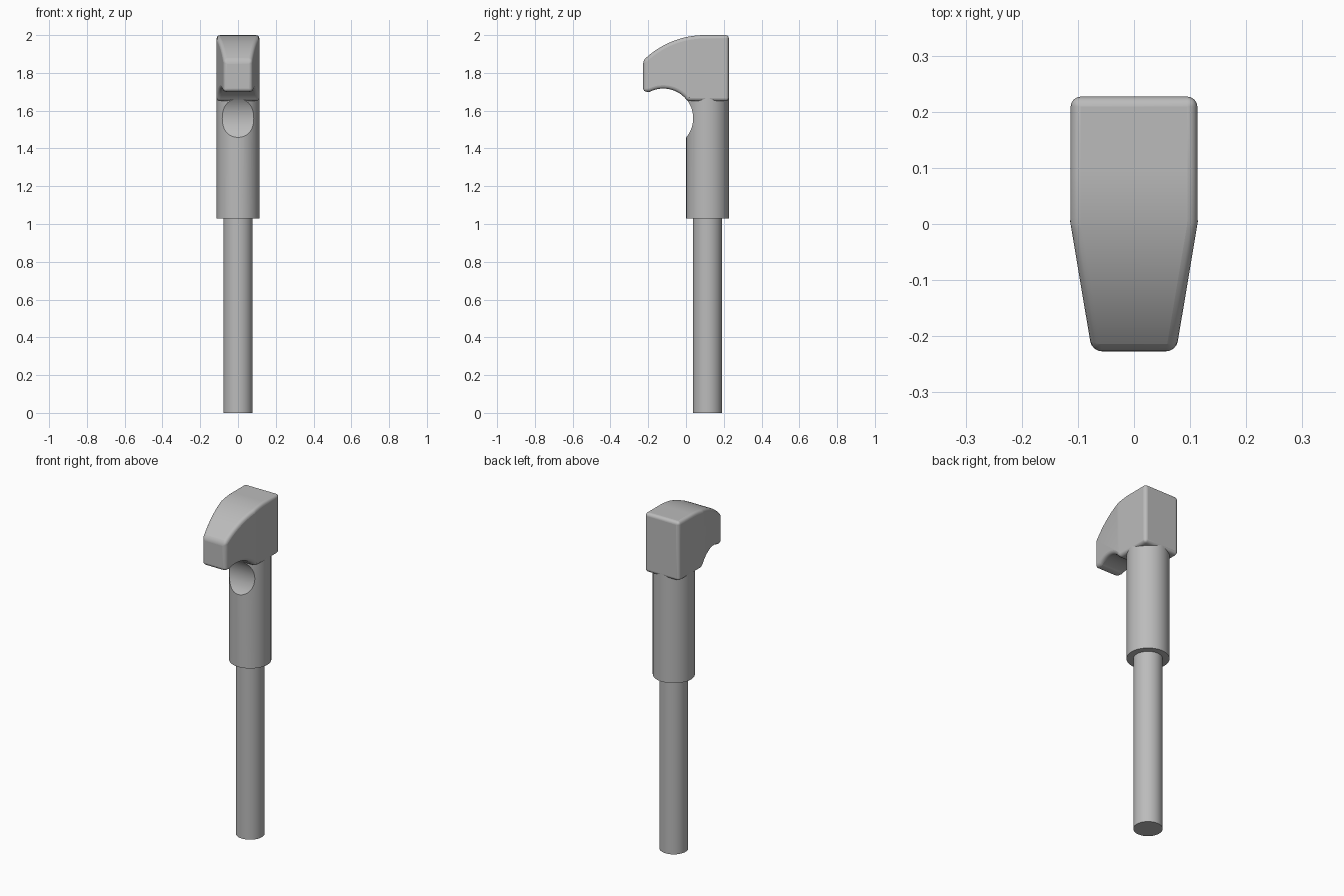
import bpy
import bmesh
from math import sin, cos, pi, radians, asin, acos

if "Cube" in bpy.data.objects:
    bpy.data.objects.remove(bpy.data.objects["Cube"])

metal = bpy.data.materials.new("plain grey")
metal.use_nodes = True
grey = (0.5, 0.5, 0.5, 1)
metal.diffuse_color = grey
metal.node_tree.nodes["Principled BSDF"].inputs["Base Color"].default_value = grey

BACK = 0.227          # half depth of the head
HALF = 0.113          # half width of the head and sleeve radius
SHAFT_Y = BACK - HALF
HOOK_Y, HOOK_Z, HOOK_R = -0.12, 1.56, 0.157


def finish(obj):
    if not obj.data.materials:
        obj.data.materials.append(metal)
    bpy.ops.object.select_all(action="DESELECT")
    obj.select_set(True)
    bpy.context.view_layer.objects.active = obj
    bpy.ops.object.shade_smooth_by_angle(angle=radians(35))


def cylinder(name, radius, low, high):
    bpy.ops.mesh.primitive_cylinder_add(vertices=64, radius=radius, depth=high - low,
                                        location=(0, SHAFT_Y, (low + high) / 2))
    obj = bpy.context.object
    obj.name = name
    return obj


def arc(cy, cz, r, start, end, steps):
    angles = [start + (end - start) * i / steps for i in range(steps + 1)]
    return [(cy + r * cos(a), cz + r * sin(a)) for a in angles]


# Pin
finish(cylinder("pin", 0.077, 0, 1.05))

# Sleeve with the hook hollow cut across its front
sleeve = cylinder("sleeve", HALF, 1.03, 1.68)
bpy.ops.mesh.primitive_cylinder_add(vertices=96, radius=HOOK_R + 0.001, depth=1,
                                    location=(0, HOOK_Y, HOOK_Z), rotation=(0, pi / 2, 0))
cutter = bpy.context.object
cutter.hide_render = True
cut = sleeve.modifiers.new("hollow", "BOOLEAN")
cut.operation = "DIFFERENCE"
cut.solver = "EXACT"
cut.object = cutter
bpy.context.view_layer.objects.active = sleeve
bpy.ops.object.modifier_apply(modifier=cut.name)
bpy.data.objects.remove(cutter)
finish(sleeve)

# Hooked head: side profile, running over the crown and back under the hook
CROWN_Y, CROWN_R = 0.1, 0.464
profile = arc(CROWN_Y, 2 - CROWN_R, CROWN_R, pi / 2,
              acos((-BACK - CROWN_Y) / CROWN_R), 20)
profile.append((-BACK, 1.70))
profile += arc(HOOK_Y, HOOK_Z, HOOK_R, pi - asin(0.14 / HOOK_R),
               asin(0.09 / HOOK_R), 20)
profile += [(BACK, 1.65), (BACK, 2)]

bm = bmesh.new()
side = bm.faces.new([bm.verts.new((-HALF, y, z)) for y, z in profile])
grown = bmesh.ops.extrude_face_region(bm, geom=[side], use_keep_orig=True)
for v in grown["geom"]:
    if isinstance(v, bmesh.types.BMVert):
        v.co.x = HALF
bmesh.ops.recalc_face_normals(bm, faces=bm.faces[:])

# Narrow the front half towards the nose
bmesh.ops.bisect_plane(bm, geom=bm.verts[:] + bm.edges[:] + bm.faces[:],
                       plane_co=(0, 0, 0), plane_no=(0, 1, 0))
for v in bm.verts:
    if v.co.y < 0:
        v.co.x *= 1 + v.co.y * 0.167 / HALF
bm.normal_update()

mesh = bpy.data.meshes.new("hooked_head")
bm.to_mesh(mesh)
bm.free()
head = bpy.data.objects.new("hooked_head", mesh)
bpy.context.collection.objects.link(head)
finish(head)

# Rounded edges
round_edges = head.modifiers.new("round_edges", "BEVEL")
round_edges.width = 0.018
round_edges.segments = 4
round_edges.limit_method = "ANGLE"
round_edges.angle_limit = radians(32)
round_edges.use_clamp_overlap = False
bpy.ops.object.modifier_apply(modifier=round_edges.name)
finish(head)
smooth = head.modifiers.new("even_shading", "WEIGHTED_NORMAL")
smooth.keep_sharp = True
